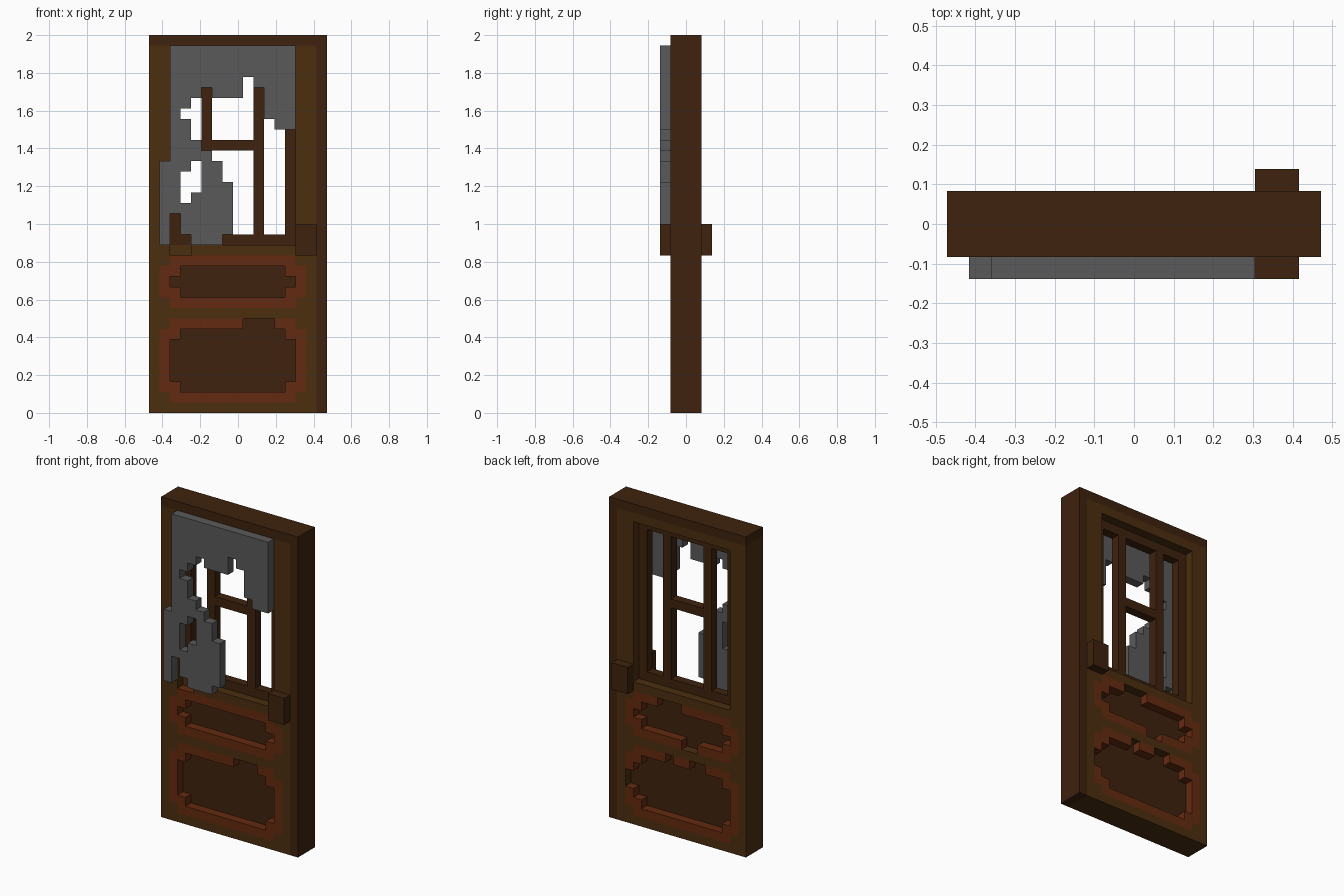
import bpy, bmesh
from mathutils import Vector

cube = bpy.data.objects.get("Cube")
if cube:
    bpy.data.objects.remove(cube, do_unlink=True)

U = 2 / 36                      # one block; the door is 17 x 3 x 36 blocks
ORIGIN = Vector((-8.5, -1.5, 0))


def material(name, rgb):
    lin = [((c / 255 + 0.055) / 1.055) ** 2.4 for c in rgb]
    m = bpy.data.materials.new(name)
    m.use_nodes = True
    m.diffuse_color = (*lin, 1)
    bsdf = m.node_tree.nodes["Principled BSDF"]
    bsdf.inputs["Base Color"].default_value = (*lin, 1)
    bsdf.inputs["Roughness"].default_value = 0.9
    return m


BROWN = material("oak brown", (76, 46, 15))
DARK = material("dark brown", (62, 34, 14))
RED = material("red brown", (100, 42, 16))
GREY = material("web grey", (91, 90, 90))


def box(x0, x1, y0, y1, z0, z1):
    return {(x, y, z) for x in range(x0, x1) for y in range(y0, y1) for z in range(z0, z1)}


def octagon(x0, x1, y0, y1, z0, z1):
    """A block slab with its four corner columns removed."""
    corners = {(x, z) for x in (x0, x1 - 1) for z in (z0, z1 - 1)}
    return {c for c in box(x0, x1, y0, y1, z0, z1) if (c[0], c[2]) not in corners}


def build(name, cells, mat):
    """Outer skin of a set of blocks, with no faces between neighbours."""
    bm = bmesh.new()
    verts = {}

    def vert(p):
        if p not in verts:
            verts[p] = bm.verts.new((Vector(p) + ORIGIN) * U)
        return verts[p]

    for c in sorted(cells):
        for axis in range(3):
            for side in (0, 1):
                n = list(c)
                n[axis] += 2 * side - 1
                if tuple(n) in cells:
                    continue
                a, b = (axis + 1) % 3, (axis + 2) % 3
                ring = []
                for da, db in ((0, 0), (1, 0), (1, 1), (0, 1)):
                    p = list(c)
                    p[axis] += side
                    p[a] += da
                    p[b] += db
                    ring.append(vert(tuple(p)))
                bm.faces.new(ring if side else ring[::-1])
    # Merge the block faces into large flat ones
    bmesh.ops.dissolve_limit(bm, angle_limit=0.01, verts=bm.verts, edges=bm.edges)
    bmesh.ops.triangulate(bm, faces=[f for f in bm.faces if len(f.verts) > 4])
    me = bpy.data.meshes.new(name)
    bm.to_mesh(me)
    bm.free()
    me.materials.append(mat)
    bpy.context.collection.objects.link(bpy.data.objects.new(name, me))


# Dark edge boards along the top and the left side
top_rail = box(0, 17, 0, 3, 35, 36)
side_board = box(16, 17, 0, 3, 0, 35)
build("edge_boards", top_rail | side_board, DARK)

# Panels: a red moulding flush with the door around a sunken dark field
panels = {"upper": (10, 15), "lower": (1, 9)}
outer, sunken = set(), set()
for z0, z1 in panels.values():
    outer |= octagon(1, 15, 0, 3, z0, z1)
    for y in (0, 2):
        sunken |= octagon(2, 14, y, y + 1, z0 + 1, z1 - 1)

# Broken-out pieces of moulding, front then back
sunken |= box(9, 12, 0, 1, 8, 9)
sunken |= box(8, 11, 2, 3, 14, 15) | box(6, 8, 2, 3, 10, 11)
sunken |= box(9, 10, 2, 3, 8, 9) | box(5, 7, 2, 3, 8, 9) | box(14, 15, 2, 3, 4, 6)

core = {c for c in outer if c[1] == 1}
for name, (z0, z1) in panels.items():
    rows = range(z0, z1)
    build(name + "_panel_moulding", {c for c in outer - core - sunken if c[2] in rows}, RED)
    build(name + "_panel_field", {c for c in core if c[2] in rows}, DARK)

# Main slab with the window opening and a chipped sill
opening = box(2, 14, 0, 3, 16, 34)
chip = box(2, 4, 0, 1, 15, 16)
build("door_slab", box(0, 16, 0, 3, 0, 35) - opening - outer - chip, BROWN)

# Window frame and glazing bars in the middle layer
bars = box(2, 14, 1, 2, 16, 34) - box(3, 13, 1, 2, 17, 33)
for x in (5, 10):
    bars |= box(x, x + 1, 1, 2, 17, 33)
bars |= box(6, 10, 1, 2, 25, 26)
build("window_bars", bars, DARK)

# Handles on both sides
for name, y in (("front_handle", -1), ("back_handle", 3)):
    build(name, box(14, 16, y, y + 1, 15, 18), DARK)

# Ragged cobweb hanging over the window: x range and z range of each strip
strips = [
    (2, 14, 32, 35), (2, 9, 31, 32), (10, 14, 31, 32),
    (2, 5, 30, 31), (6, 9, 30, 31), (11, 14, 28, 31), (12, 14, 27, 28),
    (2, 4, 29, 30), (2, 3, 19, 29), (3, 4, 24, 28),
    (4, 5, 24, 26), (5, 6, 24, 25), (1, 2, 16, 24),
    (3, 4, 23, 24), (5, 7, 16, 24), (7, 8, 17, 22),
    (4, 5, 16, 21), (3, 4, 17, 20),
]
web = set()
for x0, x1, z0, z1 in strips:
    web |= box(x0, x1, -1, 0, z0, z1)
build("cobweb", web, GREY)
